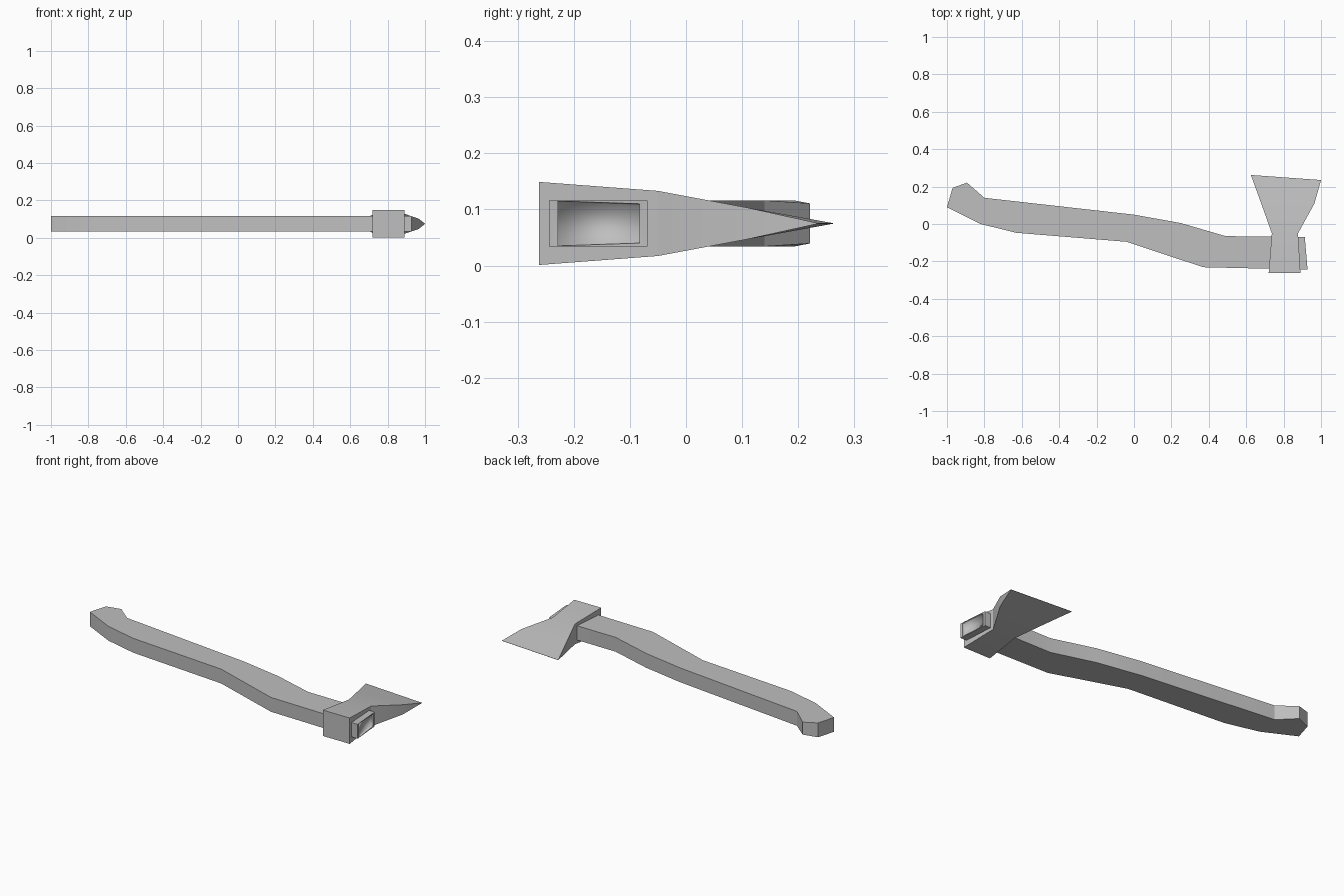
import bpy
import bmesh
from math import radians

if "Cube" in bpy.data.objects:
    bpy.data.objects.remove(bpy.data.objects["Cube"])

MID = 0.075  # height of the symmetry plane

grey = bpy.data.materials.new("mid_grey")
grey.use_nodes = True
grey.diffuse_color = (0.52, 0.52, 0.52, 1)
grey.node_tree.nodes["Principled BSDF"].inputs["Base Color"].default_value = (0.52, 0.52, 0.52, 1)


def finish(bm, name, soft_edges=()):
    """Smooth the shallow edges, keep the rest sharp, and make the object."""
    bmesh.ops.recalc_face_normals(bm, faces=bm.faces)
    for f in bm.faces:
        f.smooth = True
    for e in bm.edges:
        e.smooth = e in soft_edges or e.calc_face_angle() < radians(30)
    mesh = bpy.data.meshes.new(name)
    bm.to_mesh(mesh)
    bm.free()
    mesh.materials.append(grey)
    obj = bpy.data.objects.new(name, mesh)
    bpy.context.collection.objects.link(obj)


# Handle: curved outline extruded to a flat bar
outline = [(-1, 0.09), (-0.97, 0.193), (-0.893, 0.221), (-0.8, 0.14),
           (0, 0.05), (0.25, 0.005), (0.49, -0.065), (0.913, -0.069),
           (0.928, -0.244), (0.37, -0.231), (-0.04, -0.095),
           (-0.63, -0.047), (-0.82, 0)]
bm = bmesh.new()
base = bm.faces.new([bm.verts.new((x, y, MID - 0.041)) for x, y in outline])
top = bmesh.ops.extrude_face_region(bm, geom=[base])["geom"]
bmesh.ops.translate(bm, vec=(0, 0, 0.082),
                    verts=[g for g in top if isinstance(g, bmesh.types.BMVert)])
bmesh.ops.recalc_face_normals(bm, faces=bm.faces)

# Knob tip is slightly thinner than the rest
for v in bm.verts:
    if v.co.y > 0.21:
        v.co.z = MID + (v.co.z - MID) * 0.87

# Recessed, tapering panel in the head end of the handle
end = max(bm.faces, key=lambda f: f.calc_center_median().x)
for thickness, sink, front, back in ((0.003, 0, 0.04, 0.035), (0.002, 0.014, 0.038, 0.033)):
    bmesh.ops.inset_region(bm, faces=[end], thickness=thickness, depth=0)
    for v in end.verts:
        is_front = v.co.y < -0.15
        half = front if is_front else back
        v.co.y = -0.228 if is_front else -0.083
        v.co.z = MID + (half if v.co.z > MID else -half)
        v.co.x = 0.926 - sink if is_front else 0.914 - sink
finish(bm, "handle", set(end.edges))

# Head: rectangular sections lofted from the poll to the cutting edge
# each row: left x, left y, right x, right y, half thickness
sections = [(0.72, -0.262, 0.89, -0.262, 0.074),
            (0.737, -0.05, 0.877, -0.05, 0.058),
            (0.68, 0.11, 0.965, 0.11, 0.028),
            (0.625, 0.262, 1.0, 0.235, 0.0005)]
bm = bmesh.new()
rings = []
for xl, yl, xr, yr, h in sections:
    rings.append([bm.verts.new(p) for p in
                  ((xl, yl, MID - h), (xr, yr, MID - h),
                   (xr, yr, MID + h), (xl, yl, MID + h))])
for a, b in zip(rings, rings[1:]):
    for i in range(4):
        j = (i + 1) % 4
        bm.faces.new((a[i], a[j], b[j], b[i]))
bm.faces.new(rings[0])
bm.faces.new(rings[-1])
finish(bm, "axe_head")
